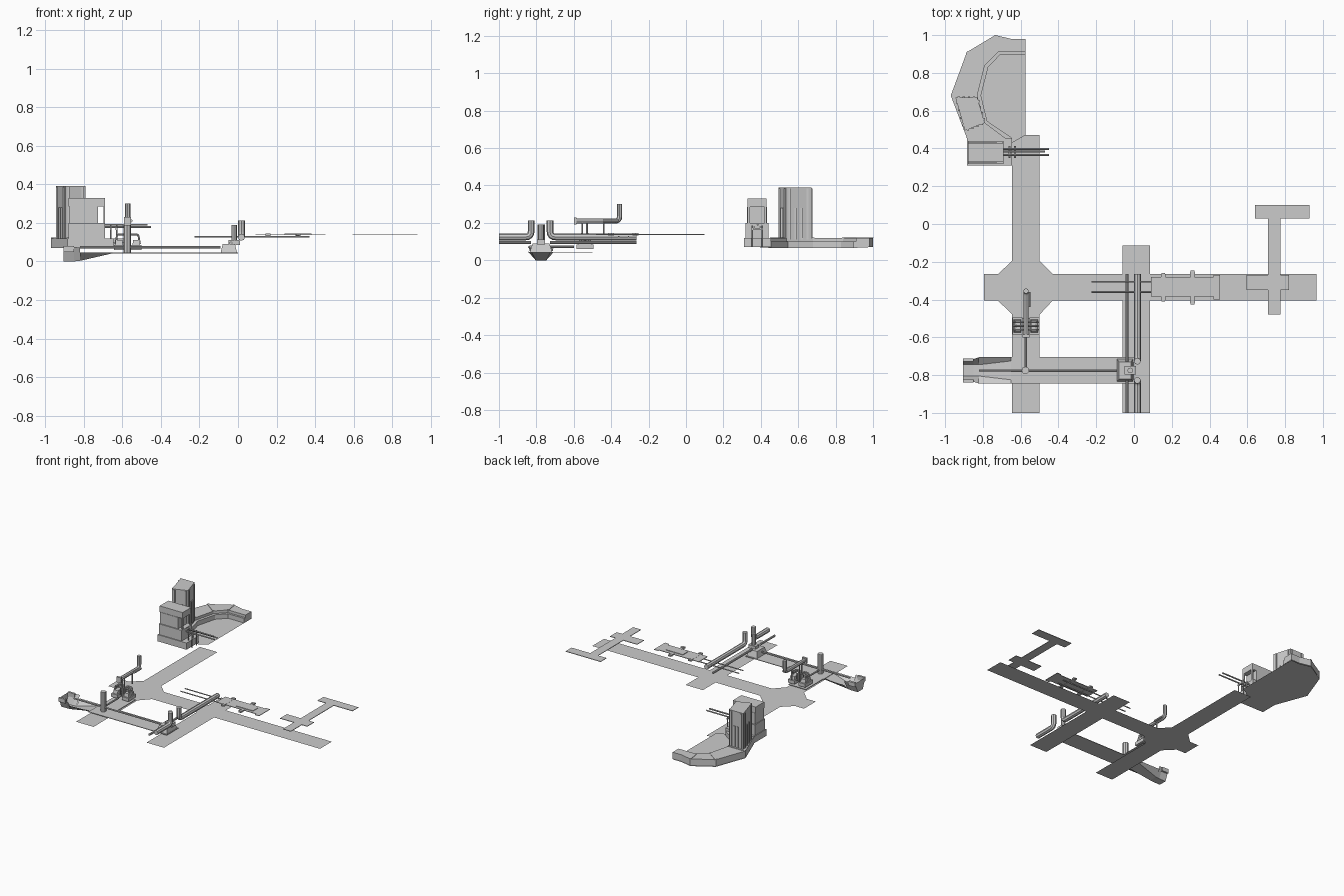
import bpy
from mathutils import Vector

if "Cube" in bpy.data.objects:
    bpy.data.objects.remove(bpy.data.objects["Cube"])

F = 0.03  # floor level
A = 0.07  # arena level


def mesh(name, verts, faces):
    me = bpy.data.meshes.new(name)
    me.from_pydata(verts, [], faces)
    me.update()
    ob = bpy.data.objects.new(name, me)
    bpy.context.collection.objects.link(ob)
    return ob


def sheet(name, pts, z=F):
    return mesh(name, [(x, y, z) for x, y in pts], [tuple(range(len(pts)))])


def rect(name, x0, x1, y0, y1, z=F):
    return sheet(name, [(x0, y0), (x1, y0), (x1, y1), (x0, y1)], z)


def prism(name, pts, z0, z1, inset=0):
    n = len(pts)
    cx, cy = sum(p[0] for p in pts) / n, sum(p[1] for p in pts) / n
    k = 1 - inset
    v = [(x, y, z0) for x, y in pts] + [(cx + (x - cx) * k, cy + (y - cy) * k, z1) for x, y in pts]
    f = [(i, (i + 1) % n, n + (i + 1) % n, n + i) for i in range(n)]
    return mesh(name, v, f + [tuple(range(n))[::-1], tuple(range(n, 2 * n))])


def box(name, x0, x1, y0, y1, z0, z1, inset=0):
    return prism(name, [(x0, y0), (x1, y0), (x1, y1), (x0, y1)], z0, z1, inset)


def plate(name, x0, x1, y0, y1, z=.138):
    return box(name, x0, x1, y0, y1, z - .002, z + .002)


def loft(name, rows):
    m = len(rows[0])
    f = [(i * m + j, (i + 1) * m + j, (i + 1) * m + j + 1, i * m + j + 1)
         for i in range(len(rows) - 1) for j in range(m - 1)]
    return mesh(name, [p for r in rows for p in r], f)


def pipe(name, pts, r, bend=0.025):
    pts = [Vector(p) for p in pts]
    path = [pts[0]]
    for a, b, c in zip(pts, pts[1:], pts[2:]):  # rounded elbows
        p, q = b + (a - b).normalized() * bend, b + (c - b).normalized() * bend
        path += [p.lerp(b, t).lerp(b.lerp(q, t), t) for t in (0, .25, .5, .75, 1)]
    path.append(pts[-1])
    cu = bpy.data.curves.new(name, 'CURVE')
    cu.dimensions, cu.bevel_depth, cu.bevel_resolution, cu.use_fill_caps = '3D', r, 2, True
    sp = cu.splines.new('POLY')
    sp.points.add(len(path) - 1)
    for s, p in zip(sp.points, path):
        s.co = (*p, 1)
    ob = bpy.data.objects.new(name, cu)
    bpy.context.collection.objects.link(ob)
    bpy.ops.object.select_all(action='DESELECT')
    ob.select_set(True)
    bpy.context.view_layer.objects.active = ob
    bpy.ops.object.convert(target='MESH')
    bpy.ops.object.shade_smooth_by_angle()
    return bpy.context.object


# Walkway floors
sheet("hub_floor", [(-.645, -.195), (-.72, -.265), (-.72, -.405), (-.645, -.48),
                    (-.50, -.48), (-.43, -.405), (-.43, -.265), (-.50, -.195)])
rect("west_floor", -.795, -.72, -.405, -.265)
rect("east_floor_inner", -.43, -.06, -.405, -.265)
rect("east_floor_outer", .085, .965, -.405, -.265)
rect("north_floor", -.645, -.50, -.195, .47)
rect("south_floor", -.645, -.50, -1, -.48)
rect("pipe_hall_floor", -.06, .085, -1, -.115)

# Shallow channel deck with a deep outlet at the west end
yc = -.775


def row(x, w, top, b, z):
    return [(x, yc - w, top), (x, yc - b, z), (x, yc + b, z), (x, yc + w, top)]


head = [row(-.905, .06, .075, .03, 0), row(-.85, .06, .075, .03, 0), row(-.82, .07, .072, .03, .003)]
loft("channel_head", head)
mesh("channel_west_wall", head[0], [(0, 1, 2, 3)])
loft("channel_slope", [row(-.82, .07, .046, .03, .003), row(-.65, .07, .046, .05, .042)])
plate("channel_deck", -.65, 0, yc - .07, yc + .07, .043)
plate("side_channel_deck", -.645, -.50, yc + .07, -.50, .043)
for s in (-1, 1):
    box("channel_end_curb", -.905, -.85, yc + s * .055 - .008, yc + s * .055 + .008, .05, .08)
box("channel_outlet", -.09, -.005, -.835, -.715, .045, .09, .25)
box("outlet_valve", -.05, .01, -.797, -.753, .085, .11)
pipe("outlet_standpipe", [(-.02, yc, .1), (-.02, yc, .19)], .015)
pipe("channel_pipe", [(-.82, yc, .073), (-.09, yc, .073)], .006)
pipe("channel_standpipe", [(-.575, yc, .044), (-.575, yc, .19)], .02)
pipe("feed_pipe", [(-.575, yc, .073), (-.575, -.6, .073)], .006)

# Pump station and raised duct near the hub
for s in (-1, 1):
    x = -.572 + s * .045
    box("pump_base", x - .027, x + .027, -.585, -.495, .06, .085)
    box("pump_body", x - .02, x + .02, -.575, -.505, .085, .11, .15)
    for y in (-.56, -.54, -.52):
        pipe("pump_hoop", [(x + s * .018, y, .09), (x + s * .01, y, .14),
                           (-.572 + s * .012, y, .14), (-.572 + s * .012, y, .08)], .005, .012)
for y in (-.555, -.53, -.44):
    pipe("duct_post", [(-.572, y, .07 if y < -.5 else .12), (-.572, y, .205)], .005)
pipe("raised_duct", [(-.572, -.595, .21), (-.572, -.355, .21), (-.572, -.355, .30)], .014)
box("duct_collar", -.59, -.554, -.60, -.585, .19, .23)
pipe("duct_branch", [(-.555, -.44, .21), (-.555, -.36, .21)], .008)

# Pipe hall with mirrored rising ends
for y0, y1 in ((-1, -.828), (-.265, -.727)):
    pipe("thick_hall_pipe", [(.018, y0, .125), (.018, y1, .125), (.018, y1, .213)], .018, .03)
    pipe("thin_hall_pipe", [(-.037, y0, .095), (-.037, y1, .095)], .008)

# Raised catwalk over the east floor
for y in (-.307, -.36):
    pipe("catwalk_rail", [(-.225, y, .127), (.37, y, .127)], .004)
for x, h in ((.155, .075), (.31, .09)):
    box("catwalk_crossbeam", x - .01, x + .01, -.335 - h, -.335 + h, .134, .141)
    for s in (-1, 1):
        box("beam_end", x - .013, x + .013, -.335 + s * h * .8 - .01, -.335 + s * h * .8 + .01, .133, .145)
plate("catwalk_plate", .22, .42, -.385, -.28)
plate("catwalk_joint", .24, .38, -.365, -.305, .142)
plate("catwalk_strip", .09, .22, -.385, -.28)
plate("catwalk_wide_plate", .42, .455, -.40, -.27)
plate("landing_left", .595, .71, -.35, -.27)
plate("landing_right", .775, .82, -.35, -.27)
plate("branch_walk", .71, .775, -.48, .03)
plate("branch_end", .64, .93, .03, .10)

# Half-round arena with tiered rim
outer = [(-.575, .98), (-.65, .98), (-.735, 1.0), (-.885, .91), (-.97, .68), (-.885, .455), (-.83, .39)]
mid = [(-.575, .91), (-.65, .91), (-.72, .91), (-.79, .84), (-.83, .68), (-.795, .54), (-.655, .435)]
inner = [(-.575, .895), (-.65, .895), (-.71, .895), (-.772, .83), (-.81, .68), (-.777, .545), (-.645, .455)]
rings = [(outer, A), (outer, .12), (mid, .12), (mid, .10), (inner, .10), (inner, .066)]
loft("arena_rim", [[(*ring[i], z) for ring, z in rings] for i in range(7)])
for i in (0, -1):
    mesh("arena_rim_end", [(*r[i], z) for r, z in rings], [tuple(range(6))])
sheet("arena_floor", outer + [(-.645, .43), (-.575, .47)], .066)
for i in (2, 3, 4, 5):  # radial ridges on the rim
    a, b = Vector(outer[i]), Vector(mid[i])
    n = (b - a).orthogonal().normalized() * .007
    prism("rim_ridge", [tuple(p) for p in (a - n, b - n, b + n, a + n)], .118, .123)

# Tall tower with ribs on each face
quad = [Vector(p) for p in ((-.945, .67), (-.895, .495), (-.79, .535), (-.83, .67))]
prism("tall_tower", [tuple(p) for p in quad], .10, .39)
for a, b in zip(quad, quad[1:] + quad[:1]):
    for t in (.15, .38, .62, .85):
        p = a.lerp(b, t)
        box("tall_tower_rib", p.x - .006, p.x + .006, p.y - .006, p.y + .006, .11, .28 if t in (.38, .62) else .385)

# Stepped short tower
box("short_tower_base", -.885, -.645, .31, .455, A, .12)
box("short_tower_lower", -.88, -.69, .317, .44, .12, .20)
box("short_tower_upper", -.875, -.725, .325, .432, .20, .285)
box("short_tower_top", -.88, -.69, .328, .43, .285, .33)
for y in (.335, .425):
    box("window_post", -.698, -.69, y - .006, y + .006, .20, .285)

# Pipe gantry beside the short tower
for y, z, x in ((.365, .178, -.45), (.383, .19, -.47), (.398, .178, -.45)):
    pipe("gantry_pipe", [(-.69, y, z), (x, y, z)], .005)
for x in (-.66, -.63):
    for y in (.355, .408):
        pipe("gantry_post", [(x, y, A), (x, y, .185)], .004)
    box("gantry_beam", x - .005, x + .005, .35, .413, .163, .172)
